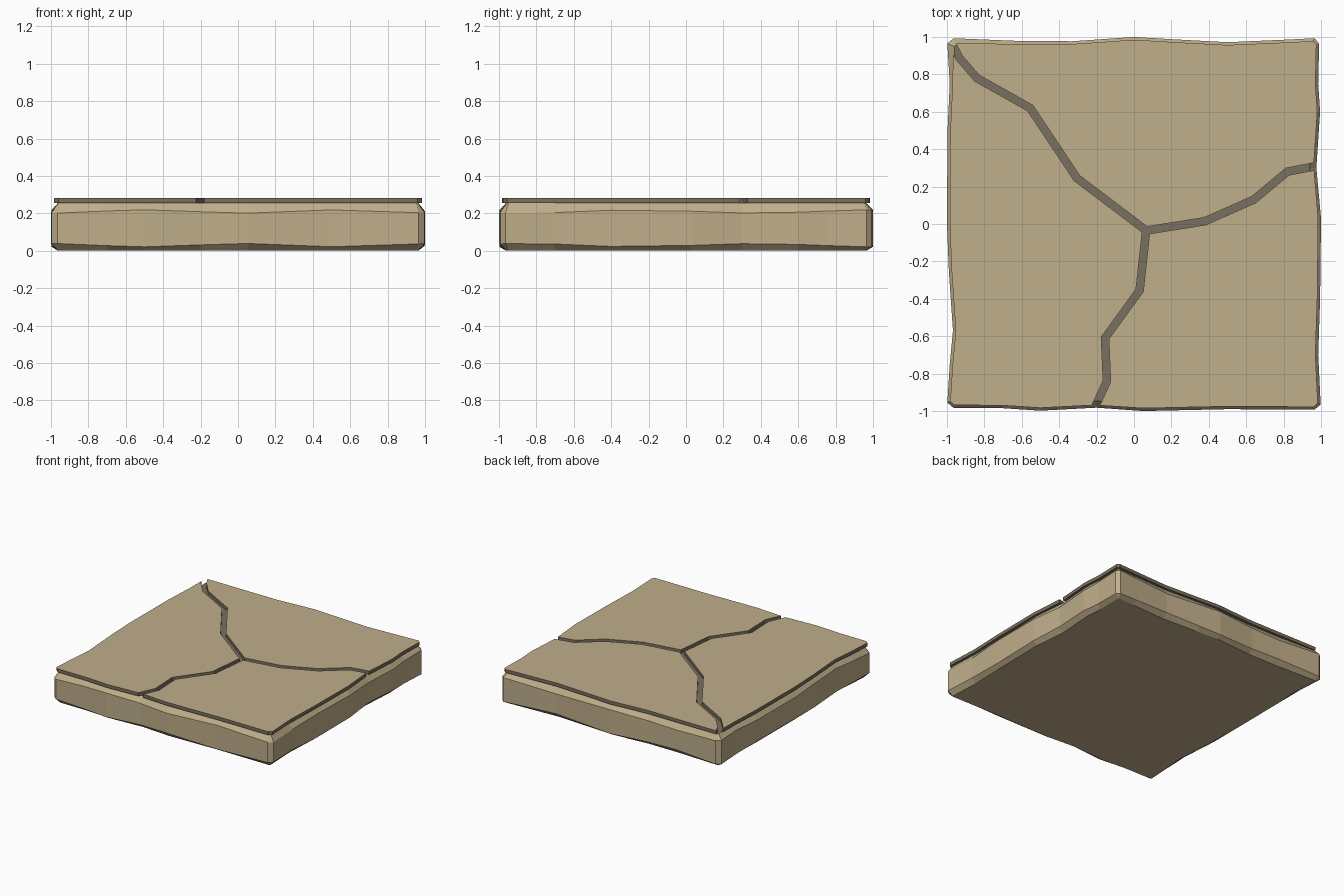
import bpy, bmesh, math
from mathutils import Vector

if "Cube" in bpy.data.objects:
    bpy.data.objects.remove(bpy.data.objects["Cube"])


def material(name, rgb):
    m = bpy.data.materials.new(name)
    m.diffuse_color = (*rgb, 1)
    m.use_nodes = True
    m.node_tree.nodes["Principled BSDF"].inputs["Base Color"].default_value = m.diffuse_color
    return m


STONE = material("sandstone", (0.53, 0.425, 0.255))
CRACK = material("dark crack", (0.19, 0.16, 0.115))


def inset(pts, dists):
    """Move every edge of a counter-clockwise outline inward by its own distance."""
    out, n = [], len(pts)
    for i in range(n):
        p = Vector(pts[i])
        e1 = (p - Vector(pts[i - 1])).normalized()
        e2 = (Vector(pts[(i + 1) % n]) - p).normalized()
        n1, n2 = Vector((-e1.y, e1.x)), Vector((-e2.y, e2.x))
        d1, d2 = dists[i - 1], dists[i]
        det = n1.x * n2.y - n1.y * n2.x
        if abs(det) < 1e-3:
            out.append(p + n1 * d1)
        else:
            out.append(p + Vector(((d1 * n2.y - d2 * n1.y) / det,
                                   (d2 * n1.x - d1 * n2.x) / det)))
    return out


def loft(name, rings, face_material):
    """Stack rings of 3D points, cap both ends, colour faces by a rule."""
    bm = bmesh.new()
    vs = [[bm.verts.new(p) for p in r] for r in rings]
    n = len(rings[0])
    for a, b in zip(vs, vs[1:]):
        for i in range(n):
            j = (i + 1) % n
            bm.faces.new((a[i], a[j], b[j], b[i]))
    bm.faces.new(vs[0][::-1])
    bm.faces.new(vs[-1])
    bm.normal_update()
    for f in bm.faces:
        f.material_index = face_material(f)
    me = bpy.data.meshes.new(name)
    bm.to_mesh(me)
    bm.free()
    me.materials.append(STONE)
    me.materials.append(CRACK)
    ob = bpy.data.objects.new(name, me)
    bpy.context.collection.objects.link(ob)


# Wavy outline, one list per side, counter-clockwise; corners are cut
right = [(0.998, -0.965), (0.985, -0.7), (0.995, -0.4), (1.0, 0.03), (0.975, 0.3), (0.995, 0.6), (0.985, 0.75), (0.99, 0.965)]
top = [(0.965, 0.993), (0.8, 0.985), (0.5, 0.972), (0.2, 0.988), (0, 1.0), (-0.33, 0.977), (-0.6, 0.978), (-0.965, 0.993)]
left = [(-0.998, 0.965), (-0.985, 0.75), (-0.997, 0.5), (-1.0, 0), (-0.99, -0.25), (-0.968, -0.57), (-0.985, -0.75), (-0.998, -0.955)]
bottom = [(-0.965, -0.983), (-0.7, -0.985), (-0.5, -0.998), (-0.2, -0.982), (0.05, -1.0), (0.5, -0.99), (0.965, -0.993)]
outline = right + top + left + bottom

# Bevelled slab with a dark upper face that shows as the crack floor
n = len(outline)
small = inset(outline, [0.036] * n)


def bump(p):
    return 0.009 * math.sin(6 * p[0] + 5 * p[1])


loft("slab",
     [[(p[0], p[1], 0) for p in small],
      [(p[0], p[1], 0.03 + bump(p)) for p in outline],
      [(p[0], p[1], 0.21 - bump(p)) for p in outline],
      [(p[0], p[1], 0.255) for p in small]],
     lambda f: 1 if f.normal.z > 0.99 else 0)

# Crack paths from the centre out to the rim
centre = (0.065, -0.035)
crack_a = [(-0.305, 0.245), (-0.555, 0.62), (-0.84, 0.78), (-0.935, 0.89), (-0.982, 0.98)]
crack_b = [(0.38, 0.015), (0.64, 0.13), (0.82, 0.28), (0.976, 0.31)]
crack_c = [(0.03, -0.355), (-0.155, -0.61), (-0.145, -0.84), (-0.21, -0.983)]


# Thin top plates between the cracks: light top, dark sides
def plate(name, start, rim, end):
    pts = [centre] + start + rim + end[::-1]
    d = [0.02] * len(start) + [0.015] * (len(rim) + 1) + [0.02] * len(end)
    ring = inset(pts, d)
    loft(name, [[(p.x, p.y, z) for p in ring] for z in (0.255, 0.283)],
         lambda f: 0 if f.normal.z > 0.9 else 1)


plate("back_plate", crack_b, right[5:] + top[:-1], crack_a)
plate("left_plate", crack_a, left[1:] + bottom[:3], crack_c)
plate("front_plate", crack_c, bottom[4:] + right[:4], crack_b)
